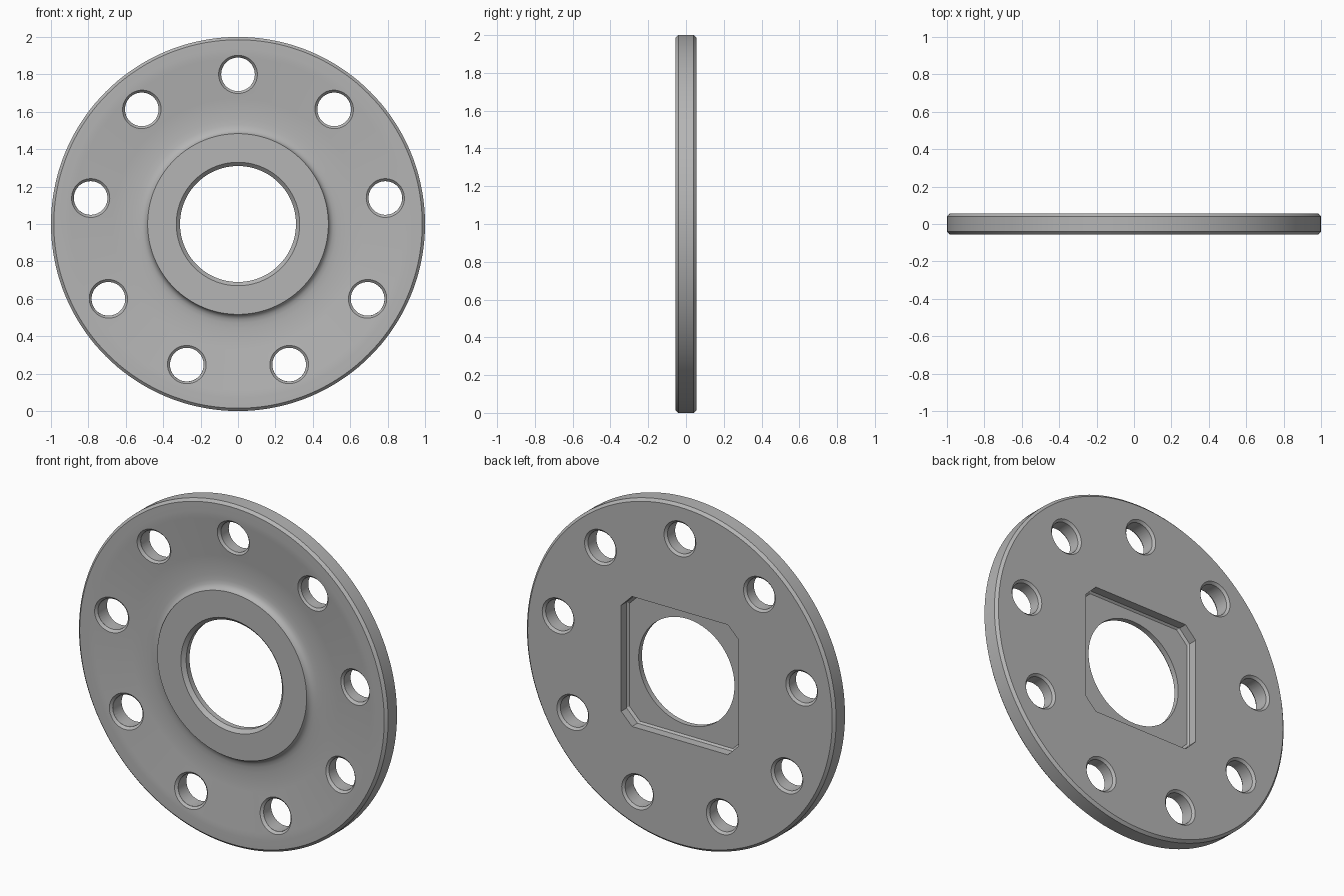
import bpy, bmesh
from math import cos, sin, pi, tau, atan, radians
from mathutils import Matrix, Vector

cube = bpy.data.objects.get("Cube")
if cube:
    bpy.data.objects.remove(cube, do_unlink=True)

HALF = 0.056            # half the plate thickness
CENTRE = Vector((0, 0, 1))

steel = bpy.data.materials.new("grey_steel")
steel.use_nodes = True
GREY = (0.46, 0.46, 0.46, 1)
steel.diffuse_color = GREY
steel.node_tree.nodes["Principled BSDF"].inputs["Base Color"].default_value = GREY


def make_object(name, bm):
    bmesh.ops.recalc_face_normals(bm, faces=bm.faces)
    mesh = bpy.data.meshes.new(name)
    bm.to_mesh(mesh)
    bm.free()
    mesh.materials.append(steel)
    obj = bpy.data.objects.new(name, mesh)
    bpy.context.collection.objects.link(obj)
    return obj


def lathe(name, profile, steps, closed):
    """Spin (radius, y) points around the y axis."""
    bm = bmesh.new()
    verts = [bm.verts.new((0, y, r)) for r, y in profile]
    pairs = list(zip(verts, verts[1:]))
    if closed:
        pairs.append((verts[-1], verts[0]))
    edges = [bm.edges.new(p) for p in pairs]
    bmesh.ops.spin(bm, geom=verts + edges, cent=(0, 0, 0), axis=(0, 1, 0),
                   angle=tau, steps=steps)
    bmesh.ops.remove_doubles(bm, verts=bm.verts, dist=1e-5)
    return make_object(name, bm)


def cut(target, cutter):
    mod = target.modifiers.new("cut", 'BOOLEAN')
    mod.operation = 'DIFFERENCE'
    mod.solver = 'EXACT'
    mod.object = cutter
    cutter.hide_render = True
    bpy.context.view_layer.objects.active = target
    bpy.ops.object.modifier_apply(modifier=mod.name)
    bpy.data.objects.remove(cutter, do_unlink=True)


# Flange body: back face, chamfered rim, dished front, raised hub, bore
profile = [
    (0.31, HALF), (0.985, HALF), (1, HALF - 0.015),
    (1, -HALF + 0.015), (0.985, -HALF),
    (0.93, -HALF), (0.91, -0.055), (0.89, -0.053),
    (0.67, -0.025), (0.64, -0.022), (0.60, -0.020), (0.56, -0.020),
    (0.53, -0.022), (0.51, -0.026), (0.497, -0.033), (0.488, -0.043),
    (0.483, -HALF), (0.33, -HALF), (0.31, -HALF + 0.02),
]
flange = lathe("flange", profile, 144, True)
flange.location = CENTRE

# Square pocket with clipped corners and an eased floor edge in the back
bm = bmesh.new()
for half, y in ((0.38, 0.1), (0.38, 0.006), (0.37, -0.005)):
    clip = half - 0.07
    for sx in (-1, 1):
        for sz in (-1, 1):
            bm.verts.new((sx * half, y, sz * clip))
            bm.verts.new((sx * clip, y, sz * half))
bmesh.ops.convex_hull(bm, input=bm.verts)
bmesh.ops.dissolve_limit(bm, angle_limit=radians(1), verts=bm.verts, edges=bm.edges)
pocket = make_object("pocket_cutter", bm)
pocket.location = CENTRE
bpy.context.view_layer.update()
cut(flange, pocket)

# Nine bolt holes, countersunk on the flat back and the sloping front
R = 0.09
SLOPE = atan(0.028 / 0.22)
for i in range(9):
    a = i * tau / 9
    place = Matrix.Translation(CENTRE) @ Matrix.Rotation(a, 4, 'Y') @ Matrix.Translation((0, 0, 0.8))
    hole = lathe("hole_cutter", [(0, -0.1), (R, -0.1), (R, HALF - 0.013),
                                 (R + 0.033, HALF + 0.02), (0, HALF + 0.02)], 40, False)
    sink = lathe("countersink_cutter", [(0, 0.013), (R, 0.013), (R + 0.033, -0.02),
                                        (0, -0.02)], 40, False)
    hole.matrix_world = place
    sink.matrix_world = (place @ Matrix.Translation((0, -0.0415, 0))
                         @ Matrix.Rotation(SLOPE, 4, 'X'))
    bpy.context.view_layer.update()
    cut(flange, hole)
    cut(flange, sink)

# Smooth curved walls, keep machined edges crisp
bpy.ops.object.select_all(action='DESELECT')
flange.select_set(True)
bpy.context.view_layer.objects.active = flange
bpy.ops.object.shade_smooth_by_angle(angle=radians(28))
